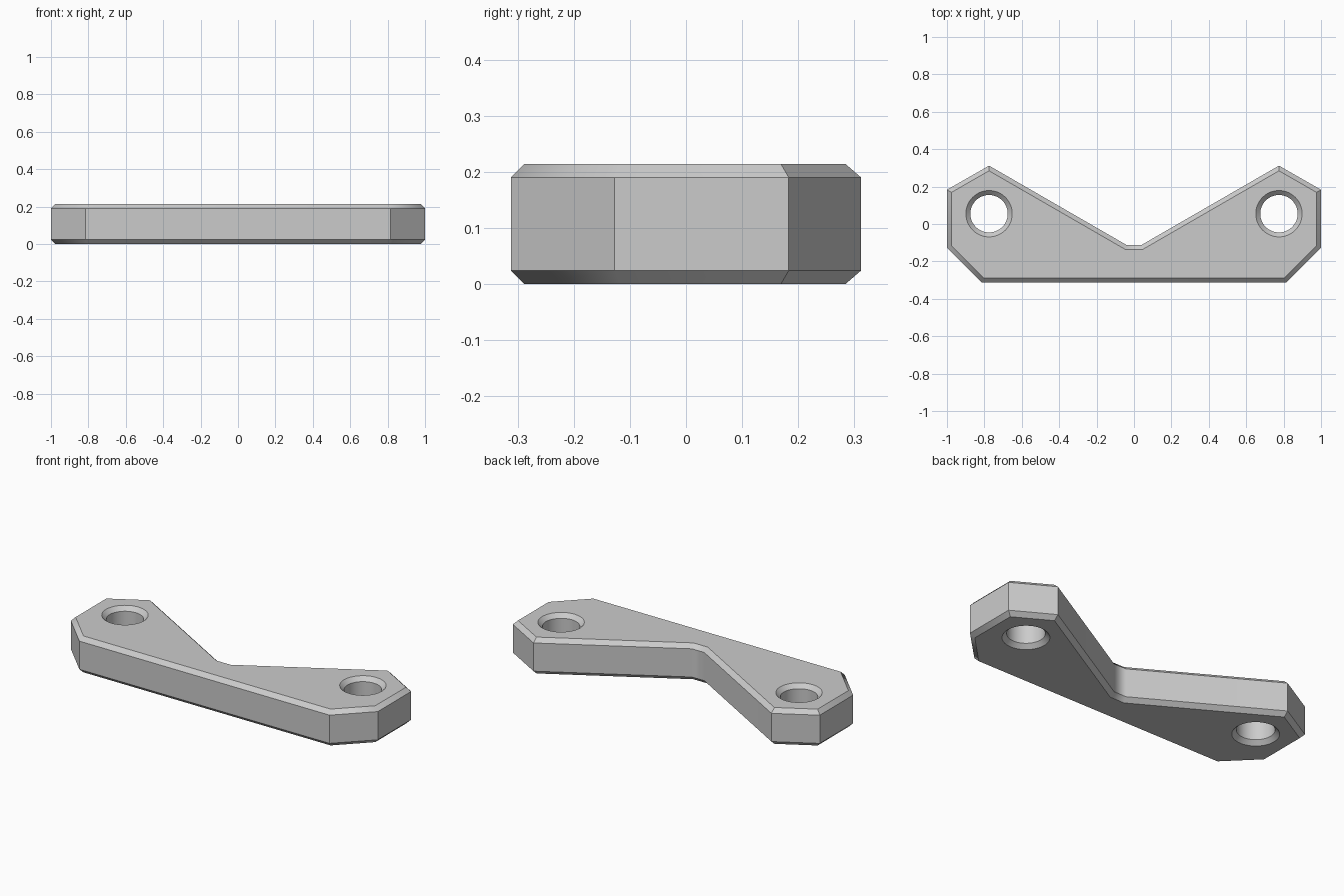
import bpy, bmesh, math
from mathutils import Vector

cube = bpy.data.objects.get("Cube")
if cube:
    bpy.data.objects.remove(cube, do_unlink=True)

HEIGHT, CHAMFER = 0.214, 0.024
HOLE_X, HOLE_Y, HOLE_R, SEGMENTS = 0.775, 0.055, 0.1, 48

grey = bpy.data.materials.new("light grey")
grey.use_nodes = True
colour = (0.6, 0.6, 0.6, 1)
grey.diffuse_color = colour
grey.node_tree.nodes["Principled BSDF"].inputs["Base Color"].default_value = colour


def inset(points, d):
    """Move each edge of a counter-clockwise outline inwards by d."""
    result = []
    for i, p in enumerate(points):
        a = (p - points[i - 1]).normalized()
        b = (points[(i + 1) % len(points)] - p).normalized()
        na, nb = Vector((-a.y, a.x)), Vector((-b.y, b.x))
        result.append(p + (na + nb) * d / (1 + na.dot(nb)))
    return result


def circle(x, r):
    steps = [2 * math.pi * i / SEGMENTS for i in range(SEGMENTS)]
    return [Vector((x + r * math.cos(t), HOLE_Y + r * math.sin(t))) for t in steps]


def add_walls(bm, rings):
    """Stack rings of points into walls; return the bottom and top edges."""
    levels = (0, CHAMFER, HEIGHT - CHAMFER, HEIGHT)
    loops = [[bm.verts.new((p.x, p.y, z)) for p in ring] for ring, z in zip(rings, levels)]
    n = len(loops[0])
    for low, high in zip(loops, loops[1:]):
        for i in range(n):
            j = (i + 1) % n
            bm.faces.new((low[i], low[j], high[j], high[i]))
    return [[bm.edges.get((l[i], l[(i + 1) % n])) for i in range(n)]
            for l in (loops[0], loops[-1])]


# Mirrored bracket outline, counter-clockwise
right_half = [Vector(p) for p in
              ((0.815, -0.312), (1, -0.127), (1, 0.183), (0.775, 0.312), (0.04, -0.112))]
outline = right_half + [Vector((-p.x, p.y)) for p in reversed(right_half)]
small = inset(outline, CHAMFER)

bm = bmesh.new()
walls = [add_walls(bm, (small, outline, outline, small))]

# Chamfered bolt holes
for x in (-HOLE_X, HOLE_X):
    wide, narrow = circle(x, HOLE_R + CHAMFER), circle(x, HOLE_R)
    walls.append(add_walls(bm, (wide, narrow, narrow, wide)))

# Flat bottom and top with the holes left open
for side in (0, 1):
    edges = [e for wall in walls for e in wall[side]]
    bmesh.ops.triangle_fill(bm, edges=edges, use_beauty=True)
bmesh.ops.recalc_face_normals(bm, faces=bm.faces)

mesh = bpy.data.meshes.new("bracket_plate")
bm.to_mesh(mesh)
bm.free()
mesh.materials.append(grey)
bracket = bpy.data.objects.new("bracket_plate", mesh)
bpy.context.collection.objects.link(bracket)

# Smooth hole walls and the shallow bend, crisp chamfers
bpy.context.view_layer.objects.active = bracket
bracket.select_set(True)
bpy.ops.object.shade_smooth_by_angle(angle=math.radians(32))
weighted = bracket.modifiers.new("weighted_normals", 'WEIGHTED_NORMAL')
weighted.keep_sharp = True
